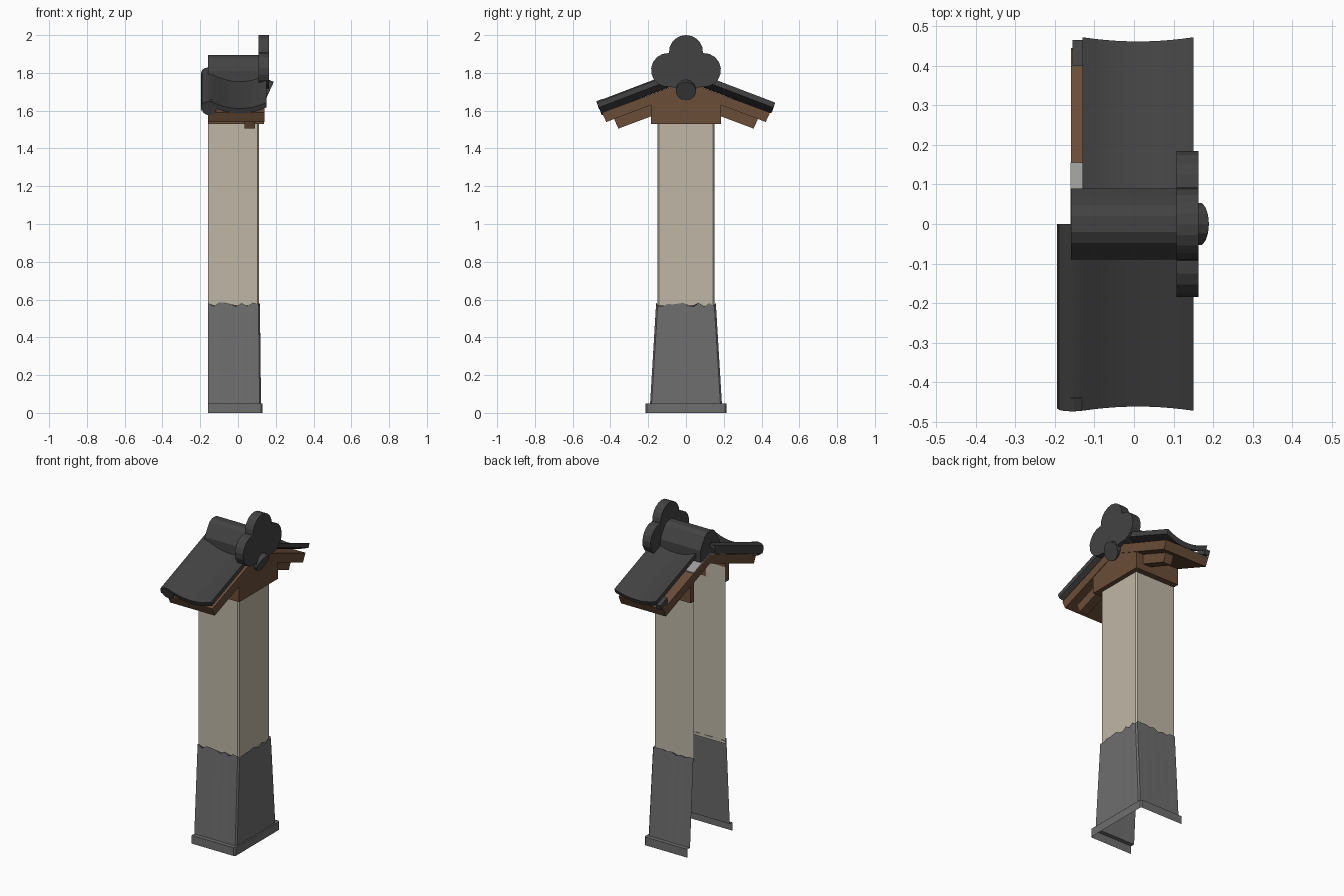
import bpy, bmesh, math, random
from mathutils import Vector

if "Cube" in bpy.data.objects:
    bpy.data.objects.remove(bpy.data.objects["Cube"])

random.seed(4)
SLOPE = 0.382


def material(name, rgb):
    m = bpy.data.materials.new(name)
    m.diffuse_color = (*rgb, 1)
    m.use_nodes = True
    m.node_tree.nodes["Principled BSDF"].inputs["Base Color"].default_value = m.diffuse_color
    return m


PLASTER = material("beige plaster", (0.52, 0.47, 0.38))
STONE = material("grey stone", (0.155, 0.155, 0.155))
TILE = material("dark roof tile", (0.055, 0.055, 0.055))
WOOD = material("brown wood", (0.145, 0.075, 0.04))
GREY = material("light grey lining", (0.33, 0.33, 0.32))


def build(name, verts, faces, mat, fix=True):
    me = bpy.data.meshes.new(name)
    me.from_pydata(verts, [], faces)
    if fix:
        bm = bmesh.new()
        bm.from_mesh(me)
        bmesh.ops.recalc_face_normals(bm, faces=bm.faces)
        bm.to_mesh(me)
        bm.free()
    me.materials.append(mat)
    ob = bpy.data.objects.new(name, me)
    bpy.context.collection.objects.link(ob)
    return ob


def bridge(name, ring_a, ring_b, mat):
    """Solid between two matching closed rings."""
    n = len(ring_a)
    faces = [(i, (i + 1) % n, n + (i + 1) % n, n + i) for i in range(n)]
    faces += [tuple(range(n)), tuple(range(2 * n - 1, n - 1, -1))]
    return build(name, ring_a + ring_b, faces, mat)


def prism(name, profile, x0, x1, mat, side=1):
    """Extrude a (y, z) profile along x; side=-1 mirrors it to the front."""
    return bridge(name, [(x0, side * y, z) for y, z in profile],
                  [(x1, side * y, z) for y, z in profile], mat)


def disc(name, face_centre, axis, radius, depth, mat):
    axis = Vector(axis).normalized()
    bpy.ops.mesh.primitive_cylinder_add(
        vertices=14, radius=radius, depth=depth,
        location=Vector(face_centre) - axis * depth / 2,
        rotation=axis.to_track_quat('Z', 'Y').to_euler())
    ob = bpy.context.object
    ob.name = name
    ob.data.materials.append(mat)


def wall_ring(x, y, z, jitter=0.0):
    """U-shaped outline, open on the left, with small chamfered corners."""
    b = 0.008
    corners = [(-0.16, -y, 9), (x - b, -y, 1), (x, -y + b, 11),
               (x, y - b, 1), (x - b, y, 9), (-0.16, y, 0)]
    pts = []
    for (ax, ay, n), (bx, by, _) in zip(corners, corners[1:]):
        pts += [(ax + (bx - ax) * i / n, ay + (by - ay) * i / n) for i in range(n)]
    pts.append(corners[-1][:2])
    return [(px, py, z + random.uniform(-jitter, jitter)) for px, py in pts]


def wall_shell(name, levels, mat):
    rings = [wall_ring(*lv) for lv in levels]
    n = len(rings[0])
    faces = [(r * n + i, r * n + i + 1, (r + 1) * n + i + 1, (r + 1) * n + i)
             for r in range(len(rings) - 1) for i in range(n - 1)]
    build(name, sum(rings, []), faces, mat, fix=False)


# Wall body, open at its left end and underneath
wall_shell("plaster_wall", [(0.11, 0.15, 0.55), (0.11, 0.15, 1.62)], PLASTER)
wall_shell("stone_footing", [
    (0.13, 0.215, 0), (0.13, 0.215, 0.05), (0.122, 0.19, 0.05),
    (0.116, 0.158, 0.573, 0.011), (0.109, 0.149, 0.568)], STONE)

# Wooden gable plate on the right end
prism("gable_plate", [(-0.185, 1.53), (0.185, 1.53), (0.185, 1.63),
                      (0, 1.71), (-0.185, 1.63)], 0.108, 0.137, WOOD)

# Tile section: (x, height offset) across the roof
PAN = [(-0.13 + 0.28 * i / 10, 0.035 * ((i - 5) / 5) ** 2) for i in range(11)]
ROLL = [(-0.195, 0.012), (-0.19, 0.028), (-0.175, 0.038), (-0.155, 0.041)]


def roof_tile(name, section, side):
    top = 1.788
    t = 0.03

    def ring(eave):
        upper, lower = [], []
        for x, d in section:
            y = 0.462 + d * 0.3 if eave else 0.0
            yl = y - 0.012 if eave else 0.0
            upper.append((x, side * y, top + d - SLOPE * y))
            lower.append((x, side * yl, top + d - t - SLOPE * yl))
        return upper + lower[::-1]

    ob = bridge(name, ring(False), ring(True), TILE)
    bpy.ops.object.select_all(action='DESELECT')
    ob.select_set(True)
    bpy.context.view_layer.objects.active = ob
    bpy.ops.object.shade_smooth_by_angle(angle=math.radians(30))


for side, label in ((-1, "front"), (1, "back")):
    # Side beam along the wall head
    prism(label + "_wall_beam", [(0.15, 1.53), (0.185, 1.53), (0.185, 1.63), (0.15, 1.645)],
          -0.16, 0.108, WOOD, side)
    # Sloping boards under the tiles
    prism(label + "_roof_board", [(0, 1.755), (0.445, 1.59), (0.422, 1.54), (0, 1.70)],
          -0.16, 0.14, WOOD, side)
    # Lower rafter
    prism(label + "_rafter", [(0.15, 1.65), (0.383, 1.562), (0.358, 1.505), (0.15, 1.583)],
          0.035, 0.09, WOOD, side)
    # Thin lining sheet beneath the ridge
    prism(label + "_ridge_lining", [(0, 1.762), (0.155, 1.704), (0.155, 1.698), (0, 1.756)],
          -0.161, -0.09, GREY, side)
    roof_tile(label + "_roof_tile", (ROLL if side < 0 else []) + PAN, side)

# Rolled tile end at the front eave, and the small tile hook at the back
disc("front_eave_disc", (-0.152, -0.46, 1.613), (0, -1, -SLOPE), 0.04, 0.035, TILE)
prism("back_eave_hook", [(0.40, 1.645), (0.465, 1.62), (0.455, 1.59), (0.40, 1.607)],
      -0.155, -0.12, TILE)

# Ridge cap
RIDGE = [(0.09, 1.74), (0.09, 1.81), (0.07, 1.845), (0.048, 1.88), (0.02, 1.896)]
prism("ridge_cap", RIDGE + [(-y, z) for y, z in RIDGE[::-1]], -0.16, 0.112, TILE)


# Three-lobed ridge end ornament
def arc(cy, cz, r, a0, a1, n=9):
    angles = [math.radians(a0 + (a1 - a0) * i / n) for i in range(n + 1)]
    return [(cy + r * math.cos(a), cz + r * math.sin(a)) for a in angles]


lobes = (arc(0.095, 1.815, 0.09, -100, 92) + arc(0, 1.91, 0.09, -2, 182, 10)
         + arc(-0.095, 1.815, 0.09, 88, 280) + [(0, 1.70)])
prism("ridge_end_ornament", lobes, 0.108, 0.163, TILE)

# Tilted round boss below the ornament
disc("ridge_end_boss", (0.167, 0, 1.703), (0.91, 0, -0.42), 0.054, 0.05, TILE)
